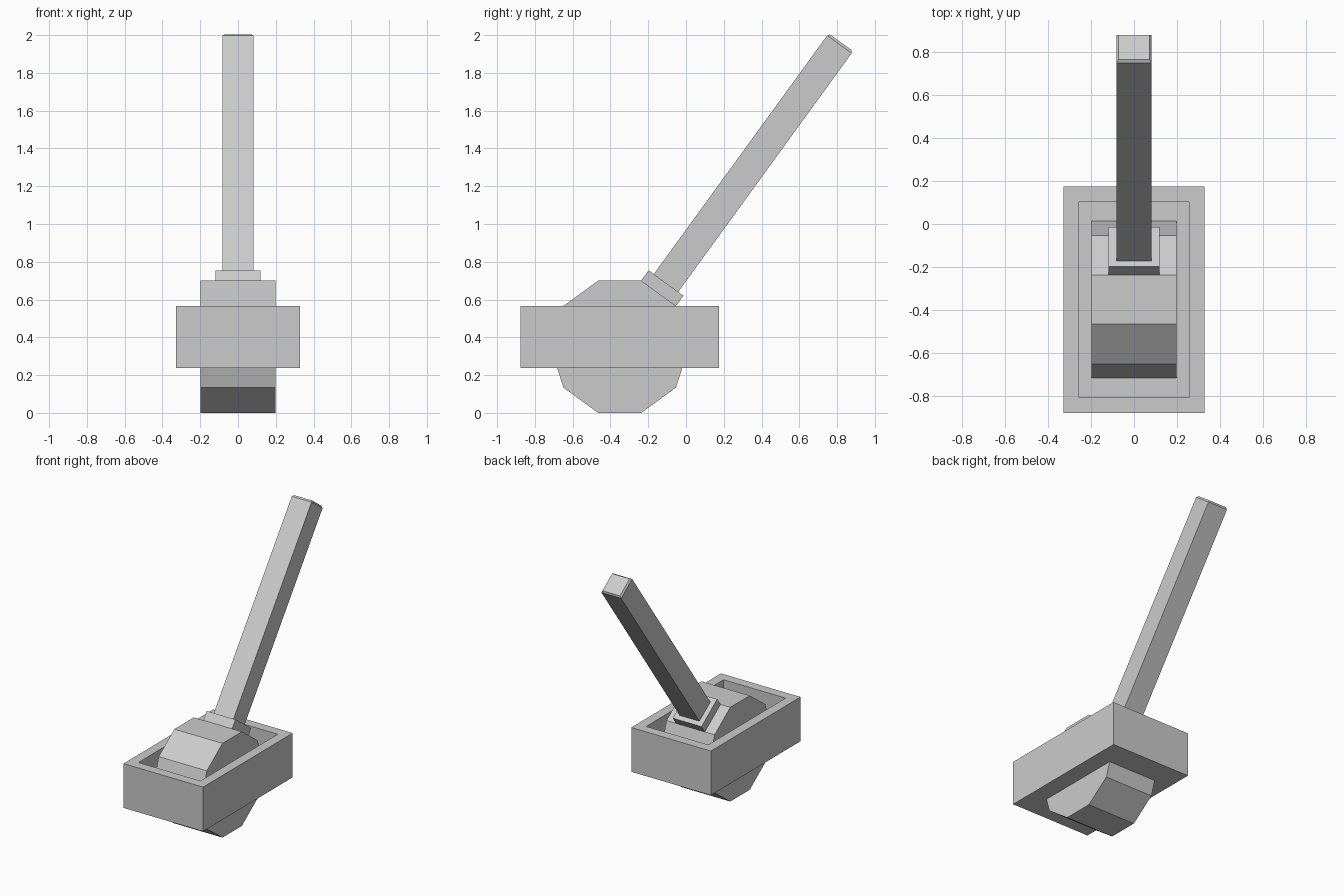
import bpy, bmesh
from math import sin, cos, pi, radians
from mathutils import Matrix

if "Cube" in bpy.data.objects:
    bpy.data.objects.remove(bpy.data.objects["Cube"])

AXLE = (0, -0.351, 0.35)      # centre of the ten-sided drum
TILT = Matrix.Translation(AXLE) @ Matrix.Rotation(radians(-36), 4, 'X')


def make(name, bm, matrix=Matrix.Identity(4)):
    bmesh.ops.recalc_face_normals(bm, faces=bm.faces)
    mesh = bpy.data.meshes.new(name)
    bm.to_mesh(mesh)
    bm.free()
    ob = bpy.data.objects.new(name, mesh)
    ob.matrix_world = matrix
    bpy.context.collection.objects.link(ob)
    return ob


def box(hx, hy, z0, z1, cy=0):
    bm = bmesh.new()
    bmesh.ops.create_cube(bm, size=1)
    for v in bm.verts:
        v.co = (v.co.x * 2 * hx, cy + v.co.y * 2 * hy,
                (z0 + z1) / 2 + v.co.z * (z1 - z0))
    return bm


def top_face(bm):
    return max(bm.faces, key=lambda f: f.calc_center_median().z)


# Housing: block with a recessed pocket in the top
bm = box(0.327, 0.526, 0.238, 0.567, AXLE[1])
pocket = top_face(bm)
bmesh.ops.inset_region(bm, faces=[pocket], thickness=0.102)
walls = bmesh.ops.extrude_discrete_faces(bm, faces=[pocket])
bmesh.ops.translate(bm, verts=walls["faces"][0].verts, vec=(0, 0, -0.207))
make("housing", bm)

# Drum: decagon profile extruded across x, flat side up
bm = bmesh.new()
R = 0.35 / cos(pi / 10)
ring = [bm.verts.new((-0.198, R * cos(i * pi / 5), R * sin(i * pi / 5)))
        for i in range(10)]
side = bm.faces.new(ring)
ext = bmesh.ops.extrude_face_region(bm, geom=[side], use_keep_orig=True)
new_verts = [g for g in ext["geom"] if isinstance(g, bmesh.types.BMVert)]
bmesh.ops.translate(bm, verts=new_verts, vec=(0.396, 0, 0))
make("drum", bm, Matrix.Translation(AXLE))

# Collar: plate seated on the tilted drum facet
make("lever_collar", box(0.118, 0.114, 0.345, 0.417), TILT)

# Lever: long square bar with a chamfered tip
bm = box(0.081, 0.08, 0.41, 1.979)
cap = top_face(bm)
bmesh.ops.inset_region(bm, faces=[cap], thickness=0.013, depth=0)
bmesh.ops.translate(bm, verts=cap.verts, vec=(0, 0, 0.013))
make("lever", bm, TILT)
